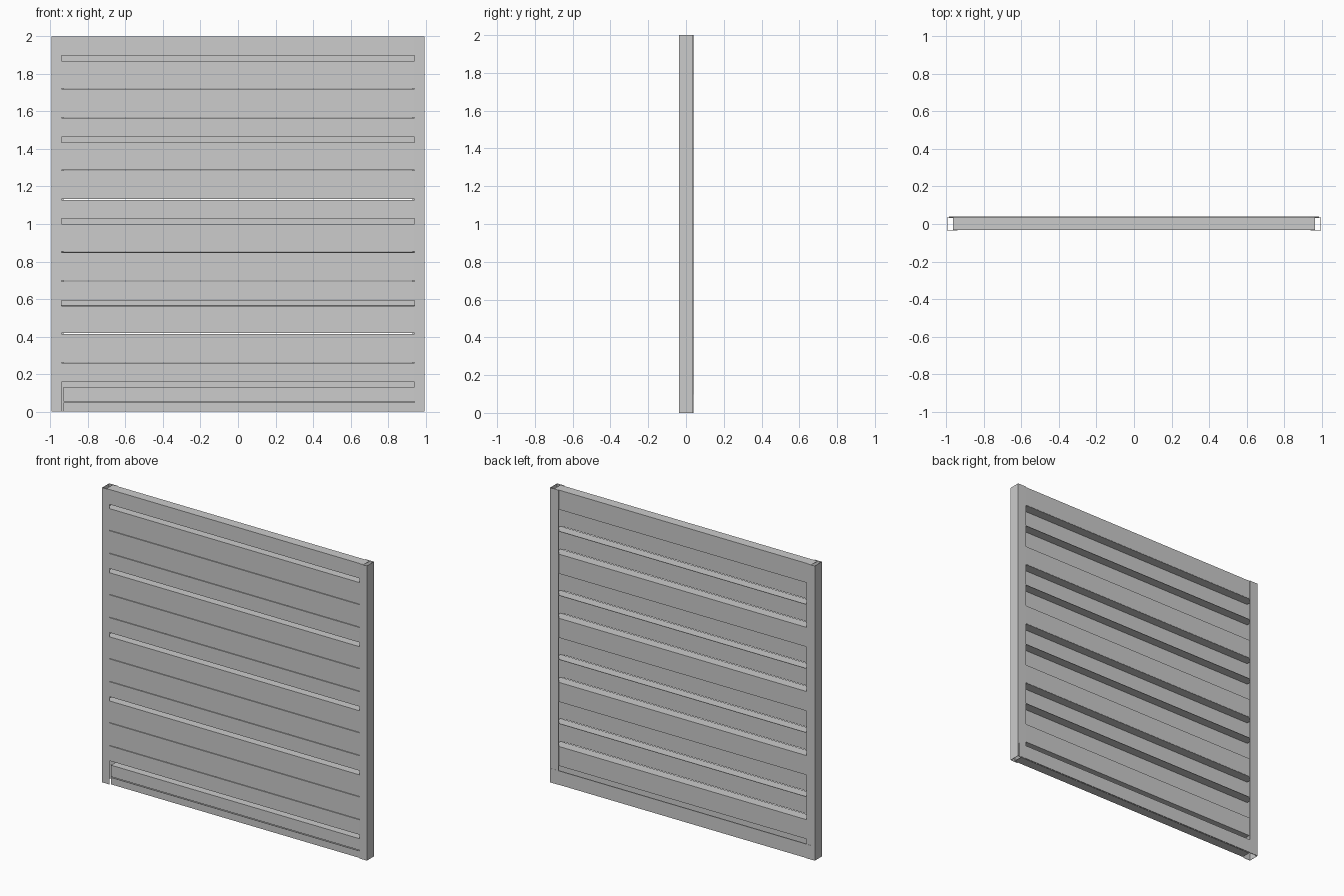
import bpy, bmesh

if "Cube" in bpy.data.objects:
    bpy.data.objects.remove(bpy.data.objects["Cube"])

T = 0.003            # sheet thickness
F, B = -0.031, 0.033  # front and back planes of the slats
PITCH = 0.435


def sheet_from(name, verts_a, verts_b):
    """Open folded sheet spanned between two copies of a profile."""
    bm = bmesh.new()
    a = [bm.verts.new(v) for v in verts_a]
    b = [bm.verts.new(v) for v in verts_b]
    for i in range(len(a) - 1):
        bm.faces.new((a[i], a[i + 1], b[i + 1], b[i]))
    bmesh.ops.recalc_face_normals(bm, faces=bm.faces)
    me = bpy.data.meshes.new(name)
    bm.to_mesh(me)
    bm.free()
    ob = bpy.data.objects.new(name, me)
    bpy.context.collection.objects.link(ob)
    mod = ob.modifiers.new("thickness", 'SOLIDIFY')
    mod.thickness = T
    mod.offset = 0
    return ob


def slat(name, profile, x0=-0.965, x1=0.965):
    """Profile of (y, z) points extruded along x."""
    return sheet_from(name, [(x0, y, z) for y, z in profile],
                      [(x1, y, z) for y, z in profile])


def post(name, side):
    """Vertical channel open towards the slats."""
    pts = [(0.94, -0.036), (0.993, -0.036), (0.993, 0.037), (0.93, 0.037)]
    return sheet_from(name, [(side * x, y, 0) for x, y in pts],
                      [(side * x, y, 2) for x, y in pts])


# Side posts
post("left_post", -1)
post("right_post", 1)

# Repeating groups: box rail with a slot under its front, then two shelved slats
for k in range(5):
    t = 1.998 - PITCH * k
    slat(f"box_rail_{k}", [(F, t - 0.1), (F, t), (B, t), (B, t - 0.13)])
    if k < 4:
        for n, top, bottom in (("upper", 0.13, 0.275), ("lower", 0.28, 0.43)):
            slat(f"{n}_slat_{k}", [(B, t - top), (F, t - top), (F, t - bottom)])

# Bottom rail: front plate, floor and slightly proud back plate
slat("bottom_shelf", [(B, 0.13), (F, 0.13), (F, 0.053)], -0.93)
slat("bottom_front_plate", [(F, 0.048), (F, 0.002), (B, 0.002)], -0.93)
slat("bottom_back_plate", [(0.038, 0.002), (0.038, 0.095), (B, 0.095)], -0.985, 0.985)
